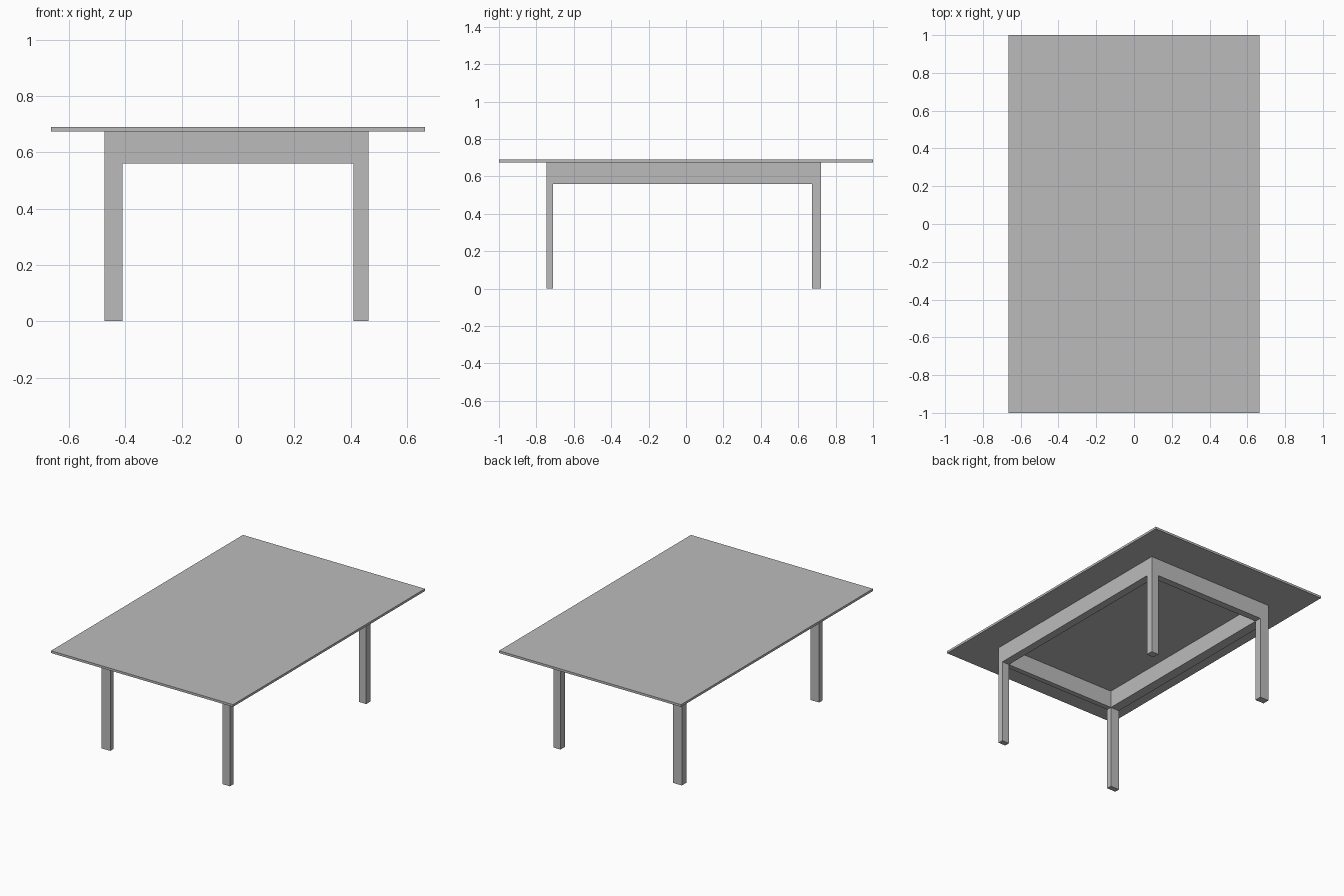
import bpy
import bmesh
from mathutils import Vector

cube = bpy.data.objects.get("Cube")
if cube:
    bpy.data.objects.remove(cube, do_unlink=True)

# One plain grey for the whole table
GREY = (0.5, 0.5, 0.5, 1.0)
grey = bpy.data.materials.new("plain_grey")
grey.use_nodes = True
grey.diffuse_color = GREY
grey.node_tree.nodes["Principled BSDF"].inputs["Base Color"].default_value = GREY


def box(name, xs, ys, zs):
    """Box spanning the given (min, max) range on each axis."""
    low, high = (Vector(c) for c in zip(xs, ys, zs))
    bm = bmesh.new()
    bmesh.ops.create_cube(bm, size=1)
    bmesh.ops.scale(bm, vec=high - low, verts=bm.verts)
    bmesh.ops.translate(bm, vec=(low + high) / 2, verts=bm.verts)
    mesh = bpy.data.meshes.new(name)
    bm.to_mesh(mesh)
    bm.free()
    mesh.materials.append(grey)
    obj = bpy.data.objects.new(name, mesh)
    bpy.context.collection.objects.link(obj)
    return obj


TOP, UNDERSIDE, RAIL_BOTTOM = 0.69, 0.675, 0.56
sides_x = {"right": (-0.475, -0.41), "left": (0.41, 0.463)}
sides_y = {"front": (-0.745, -0.71), "back": (0.675, 0.722)}

# Thin table top
box("table_top", (-0.664, 0.664), (-1, 1), (UNDERSIDE, TOP))

# Four legs
for end, ys in sides_y.items():
    for side, xs in sides_x.items():
        box(f"{end}_{side}_leg", xs, ys, (0, UNDERSIDE))

# Rails joining the legs, flush with their faces
rail_z = (RAIL_BOTTOM, UNDERSIDE)
inner_x = (sides_x["right"][1], sides_x["left"][0])
inner_y = (sides_y["front"][1], sides_y["back"][0])
for end, ys in sides_y.items():
    box(f"{end}_rail", inner_x, ys, rail_z)
for side, xs in sides_x.items():
    box(f"{side}_rail", xs, inner_y, rail_z)
